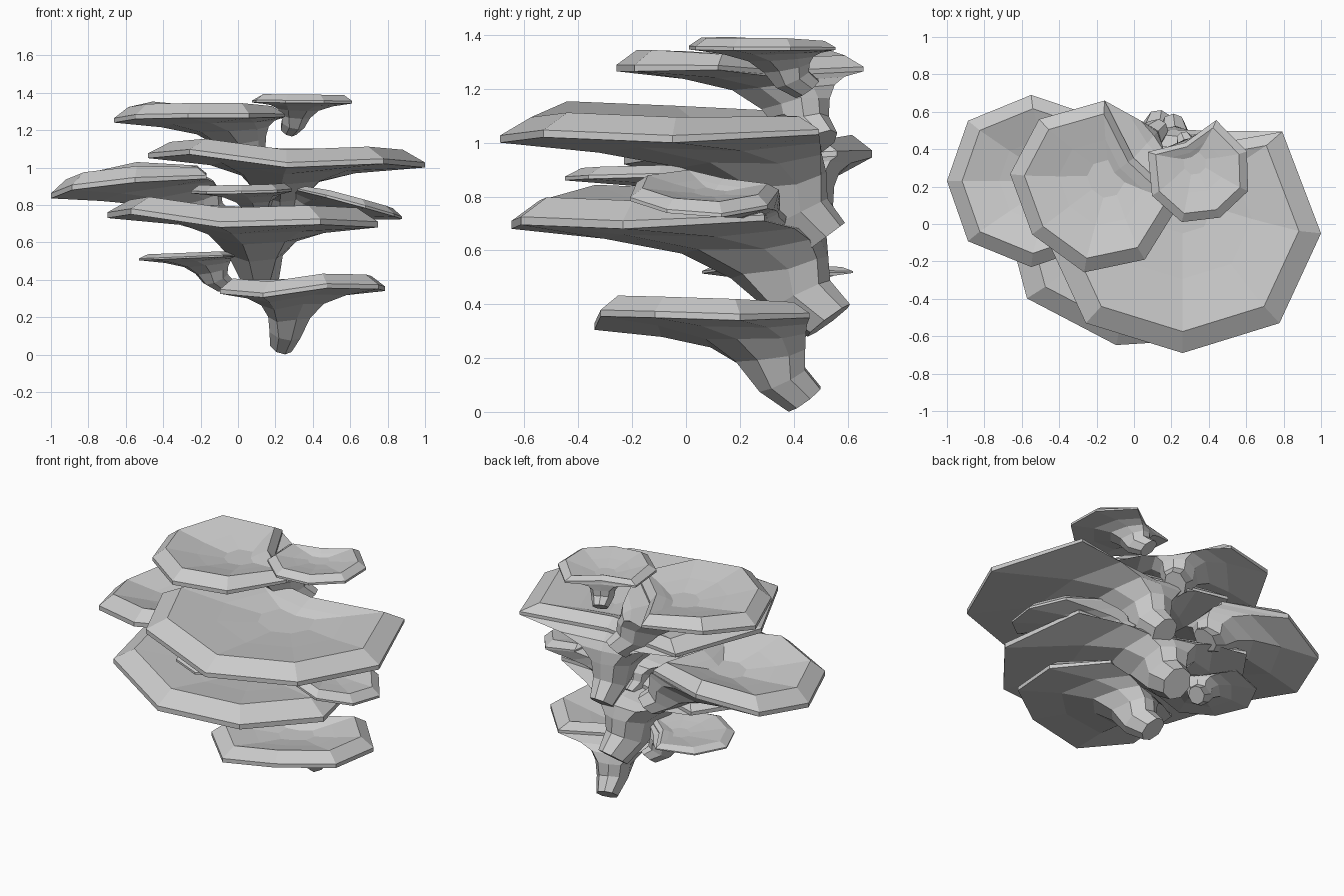
import bpy, bmesh
from math import radians
from mathutils import Vector, Matrix

if "Cube" in bpy.data.objects:
    bpy.data.objects.remove(bpy.data.objects["Cube"])

# Kidney-shaped eight-sided cap outline, front towards -y, notch at the back
OUTLINE = [(0, -1), (.7, -.75), (1, 0), (.72, .85),
           (0, .7), (-.72, .85), (-1, 0), (-.7, -.75)]
# Underside flare: height fraction, sideways spread, forward spread
FLARE = [(.4, .03, .15), (.7, .17, .34), (.88, .45, .64), (1, 1, 1)]
# Top dish: ring scale, shift towards the notch, fraction of crown height
DISH = [(.84, .02, 1.0), (.5, .12, .5), (.22, .22, .15)]


def bracket(name, centre, half_width, reach, heading, tilt, crown, base, r, rim_z=None):
    """One shelf: a leaning stem flaring into a wide, dished cap.
    rim_z optionally gives an uneven rim (heights in OUTLINE order)."""
    turn = Matrix.Rotation(radians(heading), 3, 'Z')
    c, b = Vector(centre), Vector(base)
    back = turn @ Vector((0, 1, 0))
    lean = c - b
    lean.z = 0
    lean.normalize()
    mean_z = sum(rim_z) / len(rim_z) if rim_z else c.z

    def cap_ring(k, shift, h):
        ring = []
        for i, (u, v) in enumerate(OUTLINE):
            d = turn @ Vector((u * k * half_width, (v * k + shift) * reach, 0))
            p = c + d
            if rim_z:
                p.z = mean_z + (rim_z[i] - mean_z) * k
            else:
                p.z += tilt[0] * d.x + tilt[1] * d.y
            p.z += crown * h * (1 - .35 * max(0, v) * k)
            ring.append(p)
        return ring

    def stem_ring(middle, radius, slope):
        ring = []
        for u, v in OUTLINE:
            d = (turn @ Vector((u, v, 0))).normalized() * radius
            d.z = slope * d.dot(back)
            ring.append(middle + d)
        return ring

    # Stem tip, then stem collar
    collar = stem_ring(b + lean * r * .95 + Vector((0, 0, .25 * (c.z - b.z))), r, .5)
    rings = [stem_ring(b, r * .7, .75), collar]
    # Underside
    rim = cap_ring(1, 0, 0)
    for f, side, front in FLARE:
        ring = []
        for (u, v), s, p in zip(OUTLINE, collar, rim):
            k = side + (front - side) * max(0, -v)
            q = s.lerp(p, k)
            q.z = s.z + (p.z - s.z) * f
            ring.append(q)
        rings.append(ring)
    # Thin lip and dished top
    rings.append(cap_ring(1, 0, .3))
    rings += [cap_ring(*step) for step in DISH]

    bm = bmesh.new()
    loops = [[bm.verts.new(p) for p in ring] for ring in rings]
    n = len(OUTLINE)
    for lo, hi in zip(loops, loops[1:]):
        for i in range(n):
            j = (i + 1) % n
            bm.faces.new((lo[i], lo[j], hi[j], hi[i]))
    bm.faces.new(loops[0][::-1])
    bm.faces.new(loops[-1])
    bmesh.ops.recalc_face_normals(bm, faces=bm.faces)
    mesh = bpy.data.meshes.new(name)
    bm.to_mesh(mesh)
    bm.free()
    bpy.context.collection.objects.link(bpy.data.objects.new(name, mesh))


# Large shelves, bottom to top, with uneven rims
bracket("bottom_shelf", (.345, .04, .335), .47, .38, 20, (0, 0), .08, (.23, .44, .048), .09,
        (.355, .35, .34, .35, .34, .34, .325, .305))
bracket("lower_wide_shelf", (.025, -.08, .705), .74, .58, -12, (0, 0), .1, (.13, .53, .34), .115,
        (.68, .695, .68, .71, .71, .73, .73, .75))
bracket("upper_wide_shelf", (.26, -.05, 1.02), .74, .64, 0, (0, 0), .09, (.21, .52, .65), .1,
        (1.0, 1.02, 1.0, 1.03, 1.03, 1.05, 1.05, 1.07))
bracket("left_shelf", (-.55, .23, .905), .46, .45, -90, (0, 0), .09, (-.1, .5, .72), .09,
        (.835, .88, .92, .94, .93, .95, .945, .87))
bracket("top_left_shelf", (-.225, .185, 1.255), .47, .4, -53, (0, 0), .08, (.12, .5, 1.0), .09,
        (1.26, 1.265, 1.265, 1.27, 1.25, 1.265, 1.275, 1.24))

# Small shelves tucked between them
bracket("top_small_shelf", (.35, .27, 1.345), .28, .26, 25, (-.01, 0), .045, (.27, .45, 1.2), .065)
bracket("middle_small_shelf", (.02, -.1, .867), .27, .35, 0, (.02, .02), .045, (.12, .36, .68), .065)
bracket("right_small_shelf", (.61, .06, .797), .28, .26, 60, (-.27, -.02), .045, (.31, .33, .7), .065)
bracket("lower_left_small_shelf", (-.26, .33, .515), .28, .25, -50, (.04, 0), .03, (-.07, .46, .37), .065)
